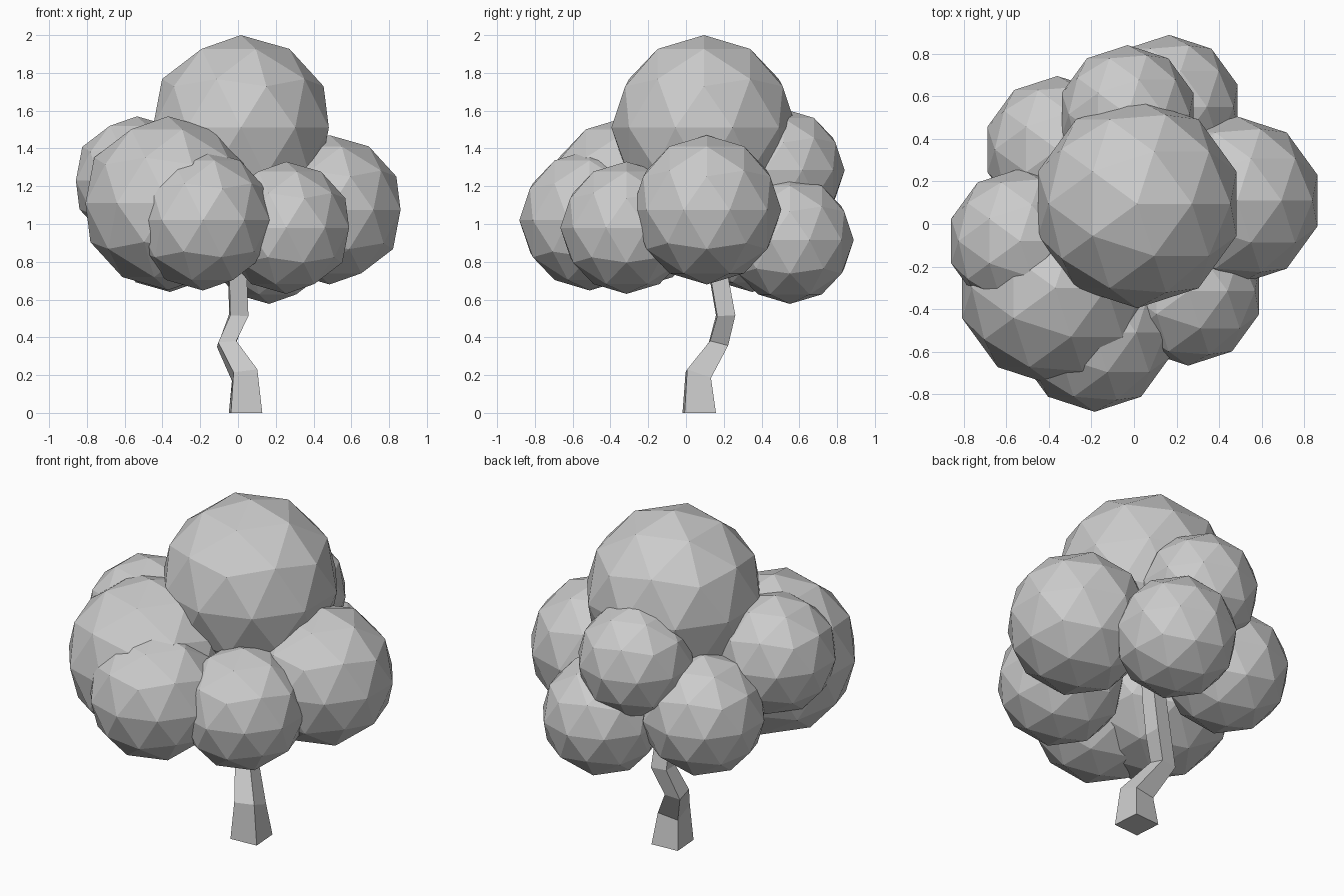
import bpy, bmesh, math

if "Cube" in bpy.data.objects:
    bpy.data.objects.remove(bpy.data.objects["Cube"])

# Foliage clumps: name, centre, radius
clumps = [
    ("foliage_crown", (0.015, 0.095, 1.51), 0.49),
    ("foliage_right", (0.485, 0.11, 1.075), 0.395),
    ("foliage_front", (-0.185, -0.51, 1.02), 0.372),
    ("foliage_front_left", (-0.37, -0.30, 1.11), 0.46),
    ("foliage_front_right", (0.255, -0.315, 0.98), 0.35),
    ("foliage_left", (-0.535, -0.08, 1.23), 0.34),
    ("foliage_back_left", (-0.36, 0.35, 0.985), 0.345),
    ("foliage_back_right", (0.165, 0.55, 0.915), 0.338),
    ("foliage_back_upper", (-0.03, 0.515, 1.285), 0.325),
]
for name, centre, r in clumps:
    bpy.ops.mesh.primitive_ico_sphere_add(subdivisions=2, radius=r, location=centre)
    bpy.context.object.name = name

# Crooked square trunk: centre x, y, z, half width, tilt in x, tilt in y
rings = [
    (0.04, 0.07, 0.0, 0.083, 0, 0),
    (0.035, 0.065, 0.20, 0.063, 0.15, -0.35),
    (-0.06, 0.172, 0.365, 0.048, 0.1, -0.25),
    (0.004, 0.21, 0.517, 0.048, -0.05, 0.05),
    (-0.003, 0.17, 0.74, 0.046, 0, 0.1),
    (0.0, 0.13, 1.1, 0.038, 0, 0),
]
bm = bmesh.new()
loops = []
for x, y, z, h, tx, ty in rings:
    loop = []
    for i in range(4):
        a = math.radians(45 + 4 + 90 * i)
        dx, dy = h * math.sqrt(2) * math.cos(a), h * math.sqrt(2) * math.sin(a)
        loop.append(bm.verts.new((x + dx, y + dy, z + tx * dx + ty * dy)))
    loops.append(loop)
for lo, hi in zip(loops, loops[1:]):
    for i in range(4):
        j = (i + 1) % 4
        bm.faces.new((lo[i], lo[j], hi[j], hi[i]))
bm.faces.new(loops[0][::-1])
bm.faces.new(loops[-1])
mesh = bpy.data.meshes.new("trunk")
bm.to_mesh(mesh)
bm.free()
bpy.context.collection.objects.link(bpy.data.objects.new("trunk", mesh))
